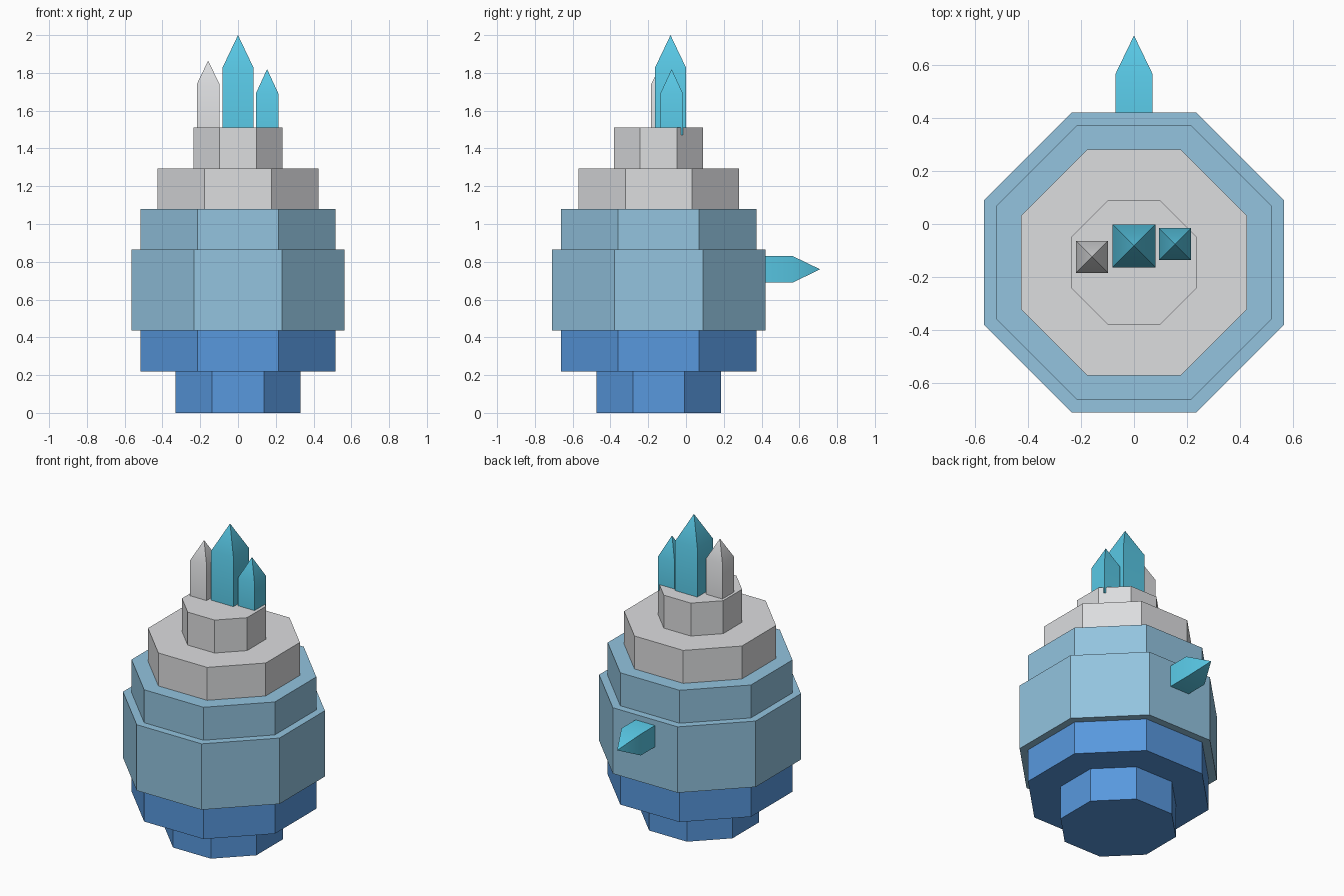
import bpy, bmesh, math
from mathutils import Matrix, Vector

cube = bpy.data.objects.get("Cube")
if cube:
    bpy.data.objects.remove(cube, do_unlink=True)


def srgb(r, g, b):
    def lin(c):
        c /= 255
        return c / 12.92 if c <= 0.04045 else ((c + 0.055) / 1.055) ** 2.4
    return (lin(r), lin(g), lin(b), 1)


def material(name, rgb):
    mat = bpy.data.materials.new(name)
    mat.use_nodes = True
    mat.diffuse_color = srgb(*rgb)
    bsdf = mat.node_tree.nodes["Principled BSDF"]
    bsdf.inputs["Base Color"].default_value = mat.diffuse_color
    bsdf.inputs["Roughness"].default_value = 0.9
    return mat


deep_blue = material("deep blue", (88, 152, 222))
pale_blue = material("pale blue", (147, 196, 223))
light_grey = material("light grey", (220, 221, 223))
cyan = material("cyan", (88, 199, 228))

CENTRE_Y = -0.145


def finish(name, bm, mat):
    bmesh.ops.recalc_face_normals(bm, faces=bm.faces)
    mesh = bpy.data.meshes.new(name)
    bm.to_mesh(mesh)
    bm.free()
    mesh.materials.append(mat)
    obj = bpy.data.objects.new(name, mesh)
    bpy.context.collection.objects.link(obj)
    return obj


# Eight-sided drum, sized by the distance from its axis to a flat side
def tier(name, apothem, low, high, mat):
    bm = bmesh.new()
    radius = apothem / math.cos(math.pi / 8)
    place = Matrix.Translation((0, CENTRE_Y, (low + high) / 2)) @ Matrix.Rotation(math.pi / 8, 4, 'Z')
    bmesh.ops.create_cone(bm, cap_ends=True, segments=8, radius1=radius,
                          radius2=radius, depth=high - low, matrix=place)
    finish(name, bm, mat)


# Square shaft ending in a pyramid; grows along +z from its base
def crystal(name, base, half, shaft, tip, mat, turn=Matrix()):
    bm = bmesh.new()
    ring = [Vector((sx * half, sy * half, 0)) for sx, sy in ((-1, -1), (1, -1), (1, 1), (-1, 1))]
    low = [bm.verts.new(v) for v in ring]
    top = [bm.verts.new(v + Vector((0, 0, shaft))) for v in ring]
    apex = bm.verts.new((0, 0, tip))
    bm.faces.new(low)
    for i in range(4):
        j = (i + 1) % 4
        bm.faces.new((low[i], low[j], top[j], top[i]))
        bm.faces.new((top[i], top[j], apex))
    bm.transform(Matrix.Translation(base) @ turn)
    obj = finish(name, bm, mat)
    bpy.ops.object.select_all(action='DESELECT')
    obj.select_set(True)
    bpy.context.view_layer.objects.active = obj
    bpy.ops.object.shade_smooth_by_angle(angle=math.radians(30))


# Stacked body
tier("bottom_tier", 0.33, 0, 0.22, deep_blue)
tier("lower_tier", 0.517, 0.22, 0.435, deep_blue)
tier("middle_tier", 0.565, 0.435, 0.865, pale_blue)
tier("upper_tier", 0.517, 0.865, 1.08, pale_blue)
tier("shoulder_tier", 0.425, 1.08, 1.295, light_grey)
tier("top_tier", 0.235, 1.295, 1.51, light_grey)

# Crystals on the top and one out of the back
crystal("tall_crystal", (0, -0.082, 1.47), 0.081, 0.36, 0.53, cyan)
crystal("left_crystal", (0.154, -0.076, 1.47), 0.06, 0.22, 0.35, cyan)
crystal("right_crystal", (-0.158, -0.124, 1.47), 0.06, 0.27, 0.395, light_grey)
crystal("back_crystal", (0, 0.36, 0.76), 0.07, 0.205, 0.35, cyan,
        Matrix.Rotation(-math.pi / 2, 4, 'X'))
